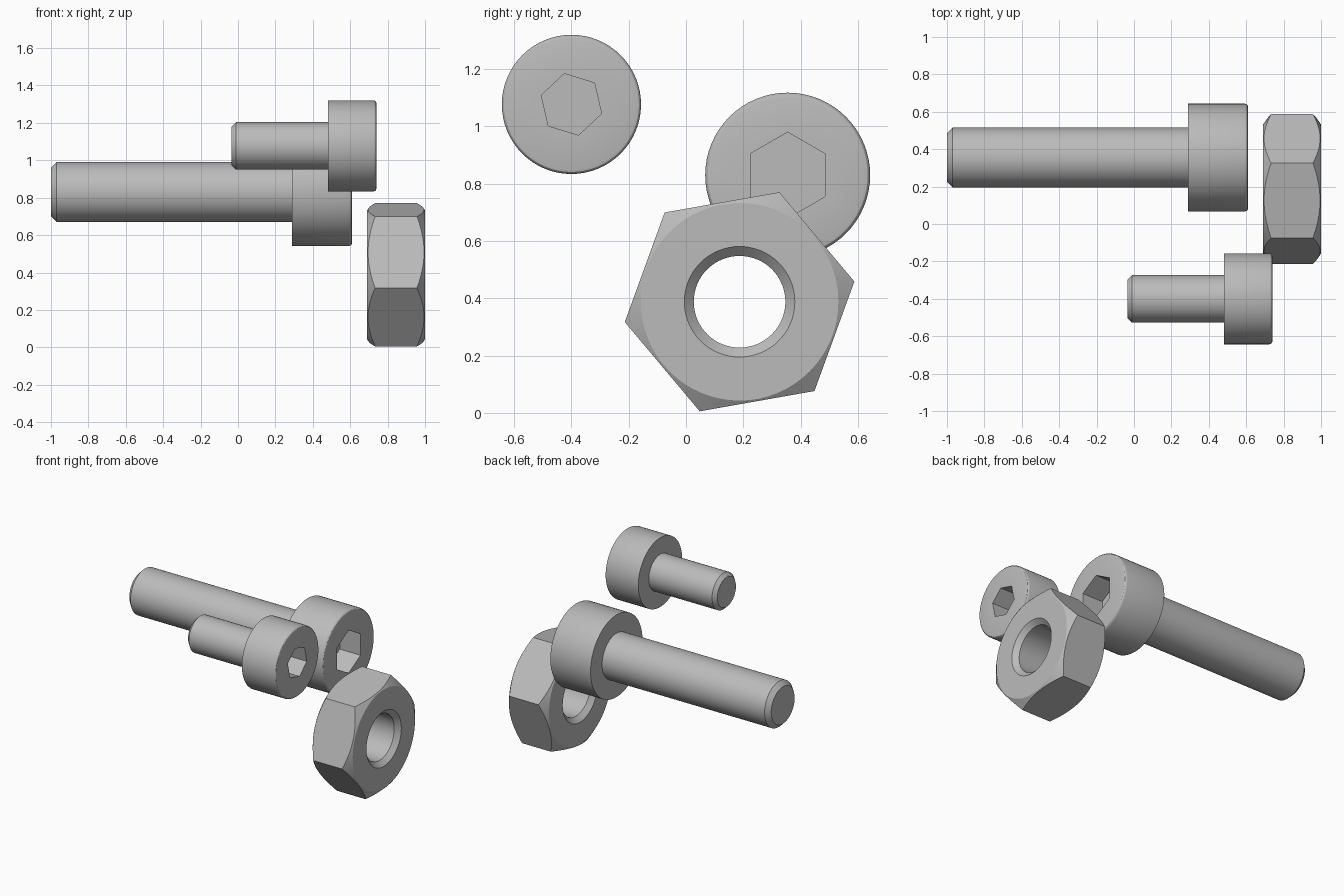
import bpy, bmesh
from math import radians, sin, cos, pi
from mathutils import Matrix, Vector

if "Cube" in bpy.data.objects:
    bpy.data.objects.remove(bpy.data.objects["Cube"])

steel = bpy.data.materials.new("steel grey")
steel.use_nodes = True
GREY = (0.5, 0.5, 0.5, 1)
steel.diffuse_color = GREY
steel.node_tree.nodes["Principled BSDF"].inputs["Base Color"].default_value = GREY


def lathe(name, profile, centre, sides=64, turn=0, closed=False):
    """Revolve (x, radius) points around the x axis."""
    bm = bmesh.new()
    verts = [bm.verts.new((x, r, 0)) for x, r in profile]
    pairs = list(zip(verts, verts[1:]))
    if closed:
        pairs.append((verts[-1], verts[0]))
    edges = [bm.edges.new(p) for p in pairs]
    bmesh.ops.spin(bm, geom=verts + edges, cent=(0, 0, 0), axis=(1, 0, 0),
                   angle=2 * pi, steps=sides)
    bmesh.ops.remove_doubles(bm, verts=bm.verts, dist=0.0002)
    bmesh.ops.recalc_face_normals(bm, faces=bm.faces)
    bm.transform(Matrix.Rotation(radians(turn), 4, "X"))
    mesh = bpy.data.meshes.new(name)
    bm.to_mesh(mesh)
    bm.free()
    mesh.materials.append(steel)
    ob = bpy.data.objects.new(name, mesh)
    ob.location = Vector((0, *centre))
    bpy.context.collection.objects.link(ob)
    return ob


def hexagon(x0, x1, r, centre, turn):
    return lathe("hex_cutter", [(x0, 0), (x0, r), (x1, r), (x1, 0)], centre, 6, turn)


def combine(ob, cutter, operation):
    """Apply a boolean, drop the cutter and shade the result."""
    bpy.context.view_layer.update()
    bpy.ops.object.select_all(action="DESELECT")
    bpy.context.view_layer.objects.active = ob
    ob.select_set(True)
    mod = ob.modifiers.new("hex", "BOOLEAN")
    mod.operation, mod.solver, mod.object = operation, "EXACT", cutter
    bpy.ops.object.modifier_apply(modifier=mod.name)
    bpy.data.objects.remove(cutter)
    bpy.ops.object.shade_smooth_by_angle(angle=radians(30))


def socket_bolt(name, centre, tip, neck, top, shaft_r, head_r, hex_r, turn):
    c = shaft_r * 0.19      # tip chamfer
    f = head_r * 0.06       # rounded head rim
    rim = [(top - f + f * sin(a), head_r - f + f * cos(a))
           for a in (radians(d) for d in range(0, 91, 30))]
    profile = [(tip, 0), (tip, shaft_r - c), (tip + c, shaft_r), (neck, shaft_r),
               (neck, head_r)] + rim + [(top, 0)]
    bolt = lathe(name, profile, centre)
    depth = (top - neck) * 0.5
    combine(bolt, hexagon(top - depth, top + 0.1, hex_r, centre, turn), "DIFFERENCE")


# Two socket head bolts
socket_bolt("long_bolt", (0.355, 0.83), -1.0, 0.29, 0.61, 0.16, 0.288, 0.15, 90)
socket_bolt("short_bolt", (-0.4, 1.077), -0.035, 0.48, 0.74, 0.127, 0.243, 0.11, 103)

# Hex nut: chamfered ring trimmed to six flats
nut_centre = (0.187, 0.388)
left, right = 0.69, 1.0
nut = lathe("hex_nut", [
    (left, 0.193), (left, 0.345), (left + 0.052, 0.42), (right - 0.052, 0.42),
    (right, 0.345), (right, 0.193), (right - 0.032, 0.16), (left + 0.032, 0.16),
], nut_centre, closed=True)
combine(nut, hexagon(left - 0.1, right + 0.1, 0.407, nut_centre, 10), "INTERSECT")
